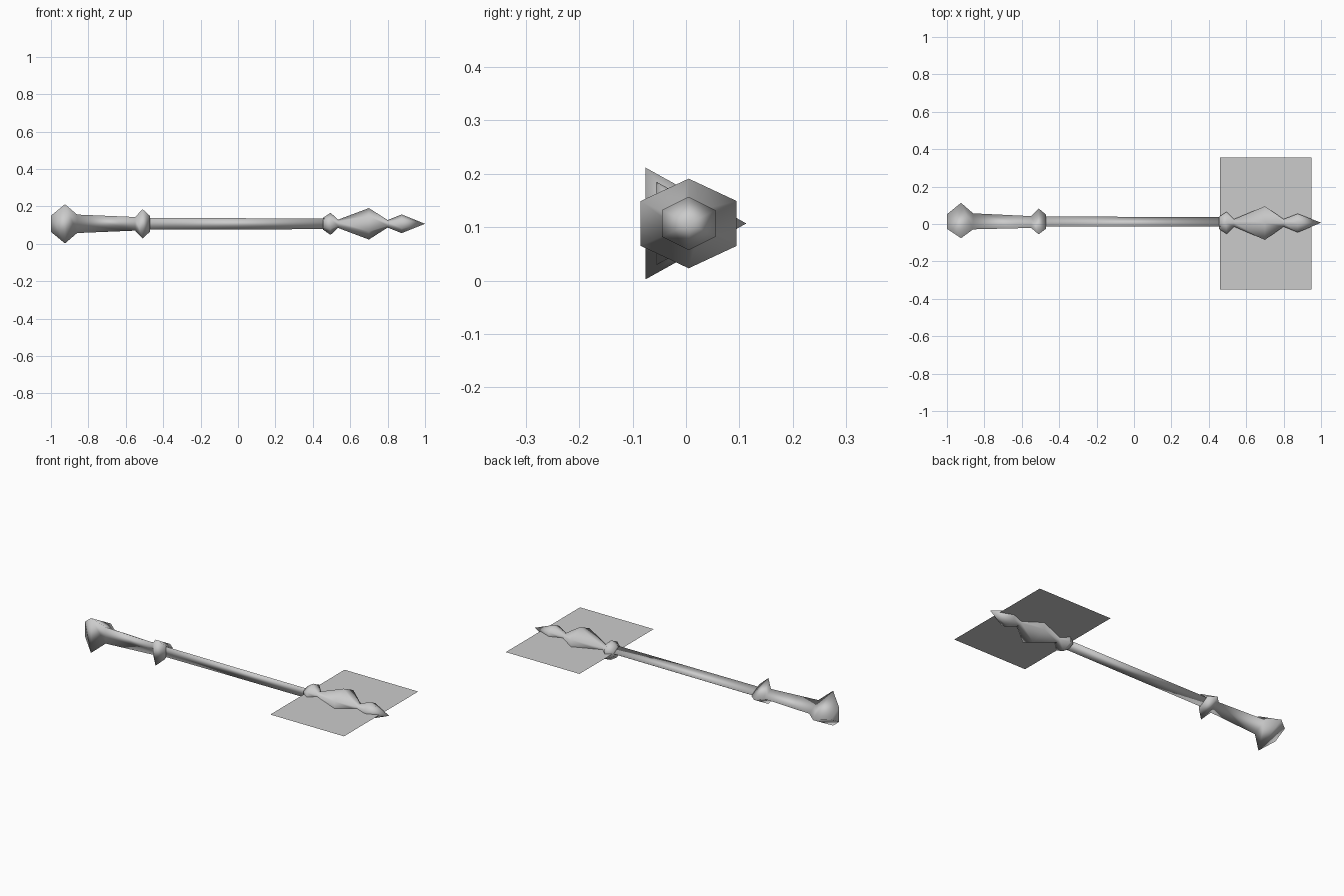
import bpy, bmesh, math

if "Cube" in bpy.data.objects:
    bpy.data.objects.remove(bpy.data.objects["Cube"])

grey = bpy.data.materials.new("plain grey")
grey.diffuse_color = (0.6, 0.6, 0.6, 1)
grey.use_nodes = True
grey.node_tree.nodes["Principled BSDF"].inputs["Base Color"].default_value = grey.diffuse_color
AXIS_Z = 0.107


def finish(name, bm):
    bmesh.ops.recalc_face_normals(bm, faces=bm.faces)
    mesh = bpy.data.meshes.new(name)
    bm.to_mesh(mesh)
    bm.free()
    mesh.materials.append(grey)
    obj = bpy.data.objects.new(name, mesh)
    bpy.context.collection.objects.link(obj)
    return obj


def loft(name, sides, start, stations):
    """Skin polygon rings along x; station = (x, y centre, y radius, z radius)."""
    bm = bmesh.new()
    rings = []
    for x, yc, ry, rz in stations:
        if ry == 0:
            rings.append([bm.verts.new((x, yc, AXIS_Z))])
            continue
        angles = [start + 2 * math.pi * i / sides for i in range(sides)]
        rings.append([bm.verts.new((x, yc + ry * math.cos(a), AXIS_Z + rz * math.sin(a)))
                      for a in angles])
    for a, b in zip(rings, rings[1:]):
        for i in range(sides):
            j = (i + 1) % sides
            if len(b) == 1:
                bm.faces.new((a[i], a[j], b[0]))
            else:
                bm.faces.new((a[i], a[j], b[j], b[i]))
    for ring in (rings[0], rings[-1]):
        if len(ring) > 1:
            bm.faces.new(ring)
    for f in bm.faces:
        f.smooth = True
    return finish(name, bm)


# Three-sided pommel, grip and guard
loft("grip", 3, 0, [
    (-1.0, 0.0, 0.052, 0.05),
    (-0.925, -0.013, 0.126, 0.121),
    (-0.86, 0.0, 0.057, 0.057),
    (-0.55, 0.0, 0.042, 0.042),
    (-0.51, -0.009, 0.092, 0.09),
    (-0.47, 0.0, 0.05, 0.048),
])

# Three-sided shaft
loft("shaft", 3, 0, [(-0.475, 0.004, 0.036, 0.036), (0.465, 0.004, 0.033, 0.033)])

# Six-sided collar and double-bulged spear head
k = 1 / math.cos(math.pi / 6)
loft("spear_head", 6, math.pi / 6, [
    (0.455, 0.006, 0.033 * k, 0.032),
    (0.495, 0.006, 0.059 * k, 0.059),
    (0.535, 0.006, 0.02 * k, 0.022),
    (0.70, 0.005, 0.09 * k, 0.084),
    (0.80, 0.006, 0.02 * k, 0.02),
    (0.875, 0.005, 0.05 * k, 0.05),
    (1.0, 0.007, 0, 0),
])

# Thin flat sheet through the head
bm = bmesh.new()
bm.faces.new([bm.verts.new((x, y, AXIS_Z))
              for x, y in ((0.46, -0.35), (0.95, -0.35), (0.95, 0.355), (0.46, 0.355))])
sheet = finish("flat_sheet", bm)
